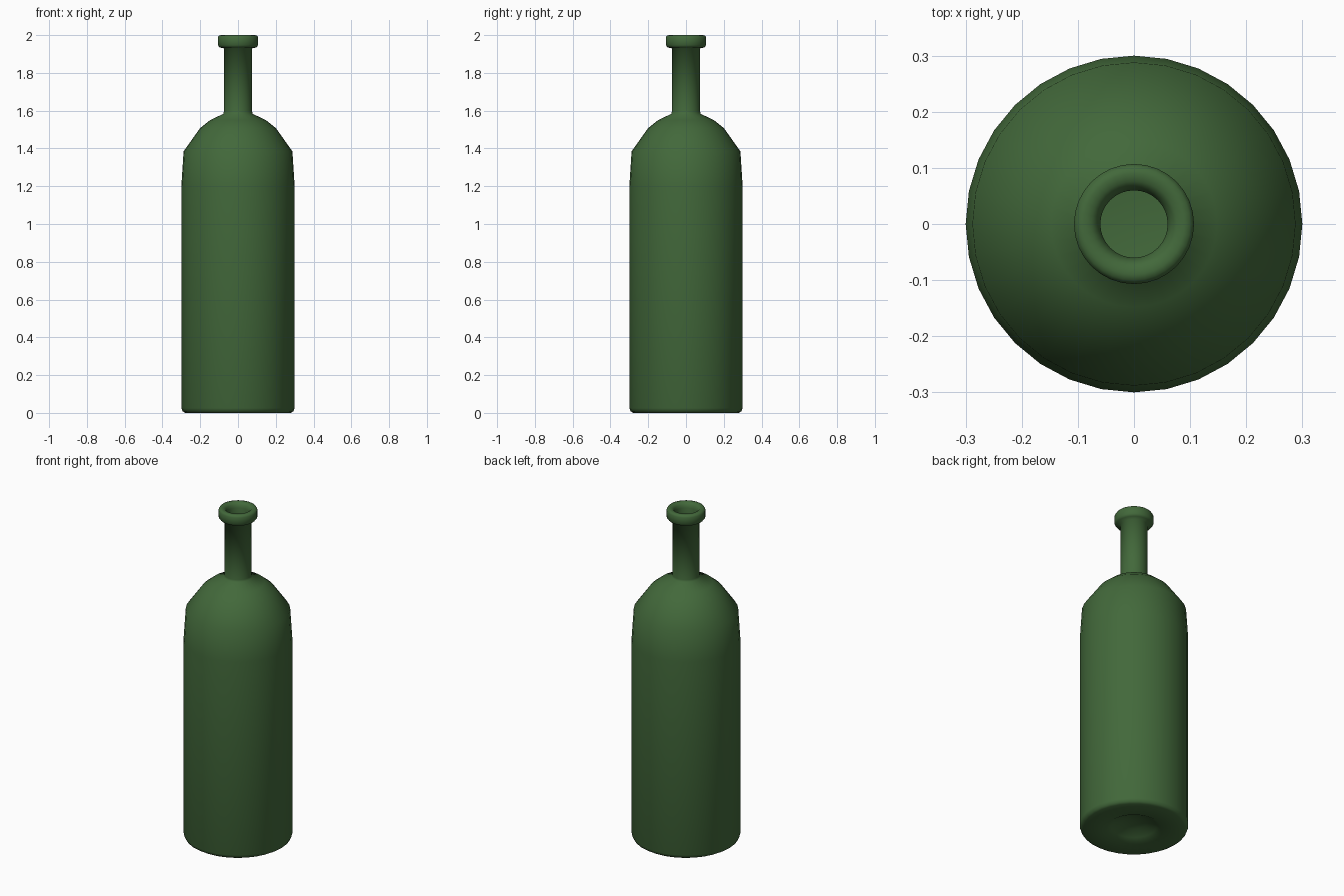
import bpy
import bmesh
import math

cube = bpy.data.objects.get("Cube")
if cube:
    bpy.data.objects.remove(cube, do_unlink=True)

SIDES = 32


def make_material(name, color):
    mat = bpy.data.materials.new(name)
    mat.use_nodes = True
    mat.diffuse_color = color
    mat.node_tree.nodes["Principled BSDF"].inputs["Base Color"].default_value = color
    return mat


def lathe(name, profile, mat):
    """Revolve (radius, height) points around z into a smooth closed solid."""
    bm = bmesh.new()
    verts = [bm.verts.new((r, 0, z)) for r, z in profile]
    edges = [bm.edges.new(pair) for pair in zip(verts, verts[1:])]
    bmesh.ops.spin(bm, geom=verts + edges, cent=(0, 0, 0), axis=(0, 0, 1),
                   angle=math.tau, steps=SIDES)
    bmesh.ops.remove_doubles(bm, verts=bm.verts, dist=0.0005)
    bmesh.ops.recalc_face_normals(bm, faces=bm.faces)
    for face in bm.faces:
        face.smooth = True
    mesh = bpy.data.meshes.new(name)
    bm.to_mesh(mesh)
    bm.free()
    mesh.materials.append(mat)
    obj = bpy.data.objects.new(name, mesh)
    bpy.context.collection.objects.link(obj)
    return obj


glass = make_material("green glass", (0.055, 0.14, 0.043, 1))

# Underside with its shallow dimple, and the rounded foot
base = [(0, 0.05), (0.07, 0.042), (0.125, 0.018), (0.15, 0.005),
        (0.28, 0), (0.293, 0.008), (0.3, 0.025)]
# Straight body, slight taper and domed shoulder
body = [(0.3, 1.2), (0.288, 1.385), (0.201, 1.507), (0.148, 1.55), (0.078, 1.583)]
# Neck and rolled lip
neck = [(0.075, 1.595), (0.075, 1.93)]
lip = [(0.098, 1.935), (0.107, 1.947), (0.107, 1.988), (0.1, 1.998),
       (0.09, 2), (0.076, 1.998), (0.066, 1.988), (0.06, 1.97)]
# Bore and hollow inside
inside = [(0.06, 1.59), (0.14, 1.53), (0.19, 1.49), (0.27, 1.375),
          (0.28, 1.2), (0.28, 0.1), (0.15, 0.08), (0.06, 0.07), (0, 0.065)]

lathe("bottle", base + body + neck + lip + inside, glass)
